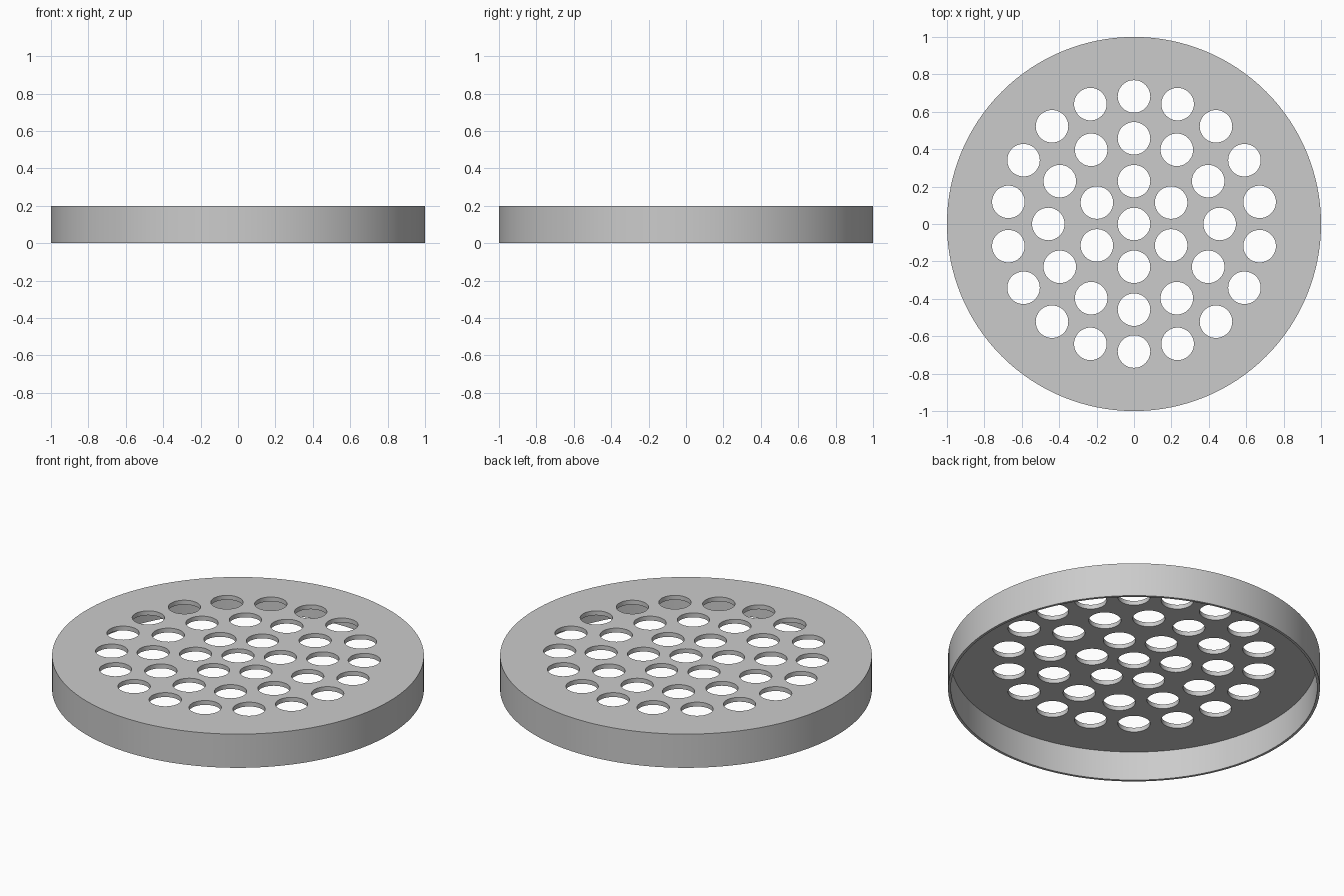
import bpy, bmesh, math
from mathutils import Matrix

if "Cube" in bpy.data.objects:
    bpy.data.objects.remove(bpy.data.objects["Cube"])

R, H = 1.0, 0.2            # outer radius and height
WALL, PLATE = 0.015, 0.026  # skirt and top plate thickness
HOLE_R = 0.087
# (ring radius, hole count, start angle in degrees)
RINGS = [(0.0, 1, 0), (0.229, 6, 90), (0.458, 12, 90), (0.682, 18, 90)]

grey = bpy.data.materials.new("light_grey")
grey.diffuse_color = (0.6, 0.6, 0.6, 1)
grey.use_nodes = True
grey.node_tree.nodes["Principled BSDF"].inputs["Base Color"].default_value = grey.diffuse_color


def make_object(name, bm):
    bmesh.ops.recalc_face_normals(bm, faces=bm.faces)
    mesh = bpy.data.meshes.new(name)
    bm.to_mesh(mesh)
    bm.free()
    mesh.materials.append(grey)
    obj = bpy.data.objects.new(name, mesh)
    bpy.context.collection.objects.link(obj)
    return obj


def circle(bm, r, z, n):
    return [bm.verts.new((r * math.cos(2 * math.pi * i / n),
                          r * math.sin(2 * math.pi * i / n), z)) for i in range(n)]


# Cap: open-bottomed shell with a thin skirt
bm = bmesh.new()
N = 128
loops = [circle(bm, r, z, N) for r, z in
         [(R, H), (R, 0), (R - WALL, 0), (R - WALL, H - PLATE)]]
for a, b in zip(loops, loops[1:]):
    for i in range(N):
        j = (i + 1) % N
        bm.faces.new((a[i], a[j], b[j], b[i]))
bm.faces.new(loops[0])
bm.faces.new(loops[-1])
cap = make_object("perforated_cap", bm)

# Drill holes in concentric rings
bm = bmesh.new()
for radius, count, start in RINGS:
    for k in range(count):
        a = math.radians(start) + 2 * math.pi * k / count
        pos = (radius * math.cos(a), radius * math.sin(a), H)
        bmesh.ops.create_cone(bm, cap_ends=True, segments=48, radius1=HOLE_R,
                              radius2=HOLE_R, depth=0.2,
                              matrix=Matrix.Translation(pos))
cutter = make_object("hole_cutter", bm)
cutter.hide_render = True

mod = cap.modifiers.new("holes", 'BOOLEAN')
mod.operation = 'DIFFERENCE'
mod.solver = 'EXACT'
mod.object = cutter
bpy.context.view_layer.objects.active = cap
cap.select_set(True)
bpy.ops.object.modifier_apply(modifier=mod.name)
bpy.data.objects.remove(cutter)

# Smooth round walls, crisp rims
bpy.ops.object.shade_smooth_by_angle(angle=math.radians(30))
